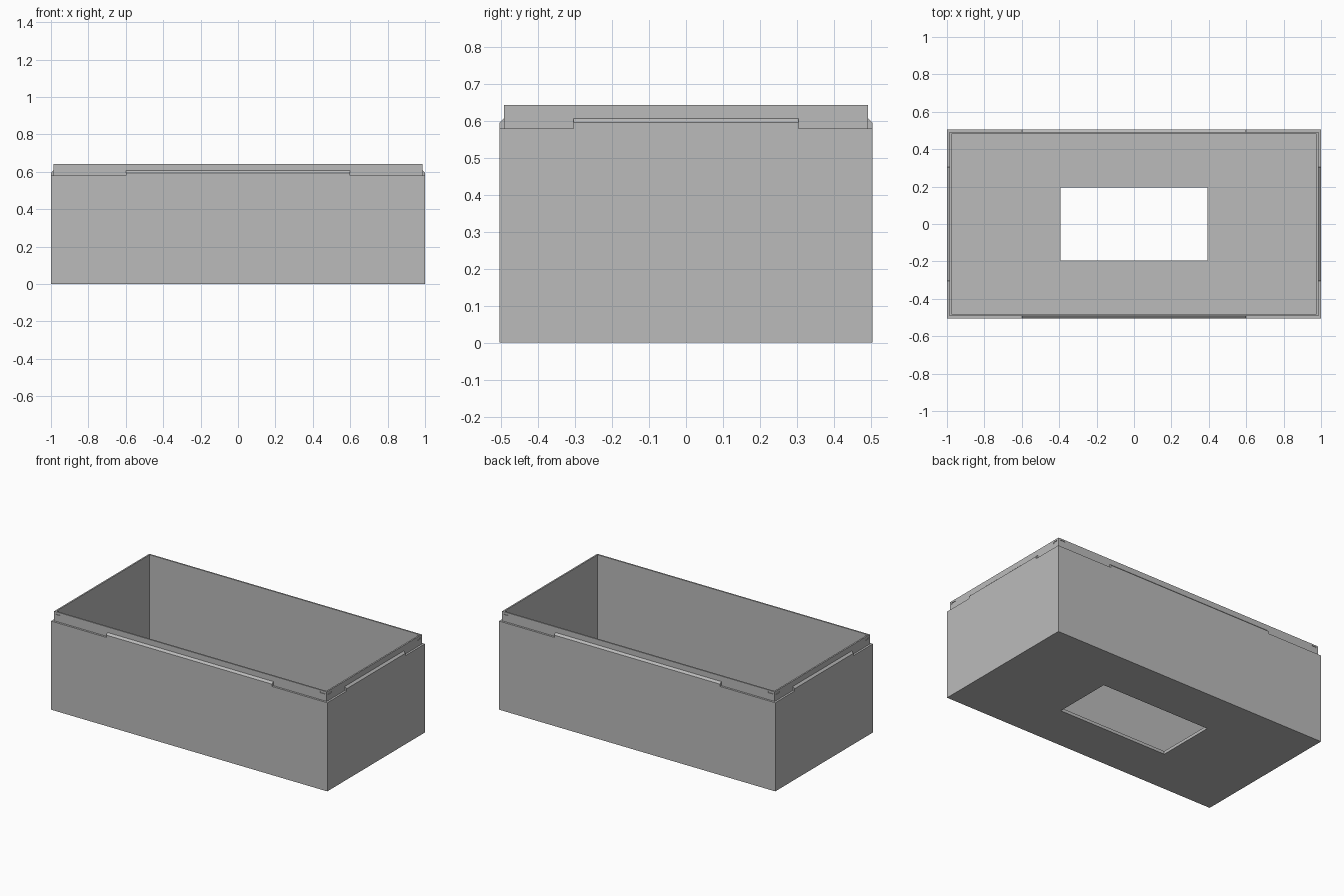
import bpy, bmesh, math
from mathutils import Matrix, Vector

cube = bpy.data.objects.get("Cube")
if cube:
    bpy.data.objects.remove(cube, do_unlink=True)

HX, HY = 1.0, 0.505                 # outer half sizes
STEP, WALL = 0.013, 0.023           # inset of the lip and of the inner face
LEDGE, TAB, TAB_TOP, RIM = 0.58, 0.595, 0.607, 0.643
FLOOR = 0.02

grey = bpy.data.materials.new("plain grey")
grey.use_nodes = True
colour = (0.5, 0.5, 0.5, 1)
grey.diffuse_color = colour
grey.node_tree.nodes["Principled BSDF"].inputs["Base Color"].default_value = colour


def make_object(name, bm):
    bmesh.ops.recalc_face_normals(bm, faces=bm.faces)
    mesh = bpy.data.meshes.new(name)
    bm.to_mesh(mesh)
    bm.free()
    mesh.materials.append(grey)
    obj = bpy.data.objects.new(name, mesh)
    bpy.context.collection.objects.link(obj)
    return obj


def loft(bm, rings, closed):
    """Join rings of points with quads; cap the ends unless closed."""
    loops = [[bm.verts.new(p) for p in ring] for ring in rings]
    n = len(loops[0])
    pairs = list(zip(loops, loops[1:] + loops[:1])) if closed else list(zip(loops, loops[1:]))
    for a, b in pairs:
        for i in range(n):
            j = (i + 1) % n
            bm.faces.new((a[i], a[j], b[j], b[i]))
    if not closed:
        bm.faces.new(loops[0])
        bm.faces.new(loops[-1])


def rectangle(x, y, z):
    return [(-x, -y, z), (x, -y, z), (x, y, z), (-x, y, z)]


def side_prism(name, outline, depth_axis, half, reach, angle, along=0):
    """Sweep an outline on one side of the box, then turn it to its place."""
    bm = bmesh.new()
    if depth_axis:      # outline in (outward inset, z), swept along the wall
        rings = [[(s * half, inset - reach, z) for inset, z in outline] for s in (-1, 1)]
    else:               # outline in (along, z), swept through the wall face
        rings = [[(along + u, y - reach, z) for u, z in outline] for y in (-half, half)]
    loft(bm, rings, False)
    bm.transform(Matrix.Rotation(angle, 4, 'Z'))
    return make_object(name, bm)


# Box shell: outside, ledge, lip, inside, floor and its opening
bm = bmesh.new()
loft(bm, [rectangle(HX, HY, 0), rectangle(HX, HY, LEDGE),
          rectangle(HX - STEP, HY - STEP, LEDGE), rectangle(HX - STEP, HY - STEP, RIM),
          rectangle(HX - WALL, HY - WALL, RIM), rectangle(HX - WALL, HY - WALL, FLOOR),
          rectangle(0.394, 0.195, FLOOR), rectangle(0.394, 0.195, 0)], True)
box = make_object("open_box", bm)

# Chamfered tab profile and rounded slot outline
tab_profile = [(0, 0.5), (0, TAB), (STEP, TAB_TOP), (0.018, TAB_TOP), (0.018, 0.5)]


def slot_outline(length, height, z):
    r = height / 2
    points = []
    for side, start in ((1, -90), (-1, 90)):
        for k in range(7):
            a = math.radians(start + 30 * k)
            points.append((side * (length / 2 - r) + r * math.cos(a), z + r * math.sin(a)))
    return points


tabs, slots = [], []
for i in range(4):
    angle = i * math.pi / 2
    long_side = i % 2 == 0
    reach, width = (HY, HX) if long_side else (HX, HY)
    tabs.append(side_prism("tab", tab_profile, True, 0.6 if long_side else 0.304, reach, angle))
    outline = slot_outline(0.036, 0.008 if long_side else 0.012, 0.629 if long_side else 0.625)
    for s in (-1, 1):
        slots.append(side_prism("slot_cutter", outline, False, 0.004, reach - STEP,
                                angle, s * (width - 0.043)))

# Weld the tabs on and sink the slots into the lip
bpy.context.view_layer.objects.active = box
for helpers, operation in ((tabs, 'UNION'), (slots, 'DIFFERENCE')):
    for helper in helpers:
        mod = box.modifiers.new(operation.title(), 'BOOLEAN')
        mod.operation, mod.solver, mod.object = operation, 'EXACT', helper
        bpy.ops.object.modifier_apply(modifier=mod.name)
        bpy.data.objects.remove(helper, do_unlink=True)

# Merge the flat faces left by the welds
bm = bmesh.new()
bm.from_mesh(box.data)
bmesh.ops.dissolve_limit(bm, angle_limit=math.radians(1), verts=bm.verts, edges=bm.edges)
bm.to_mesh(box.data)
bm.free()
